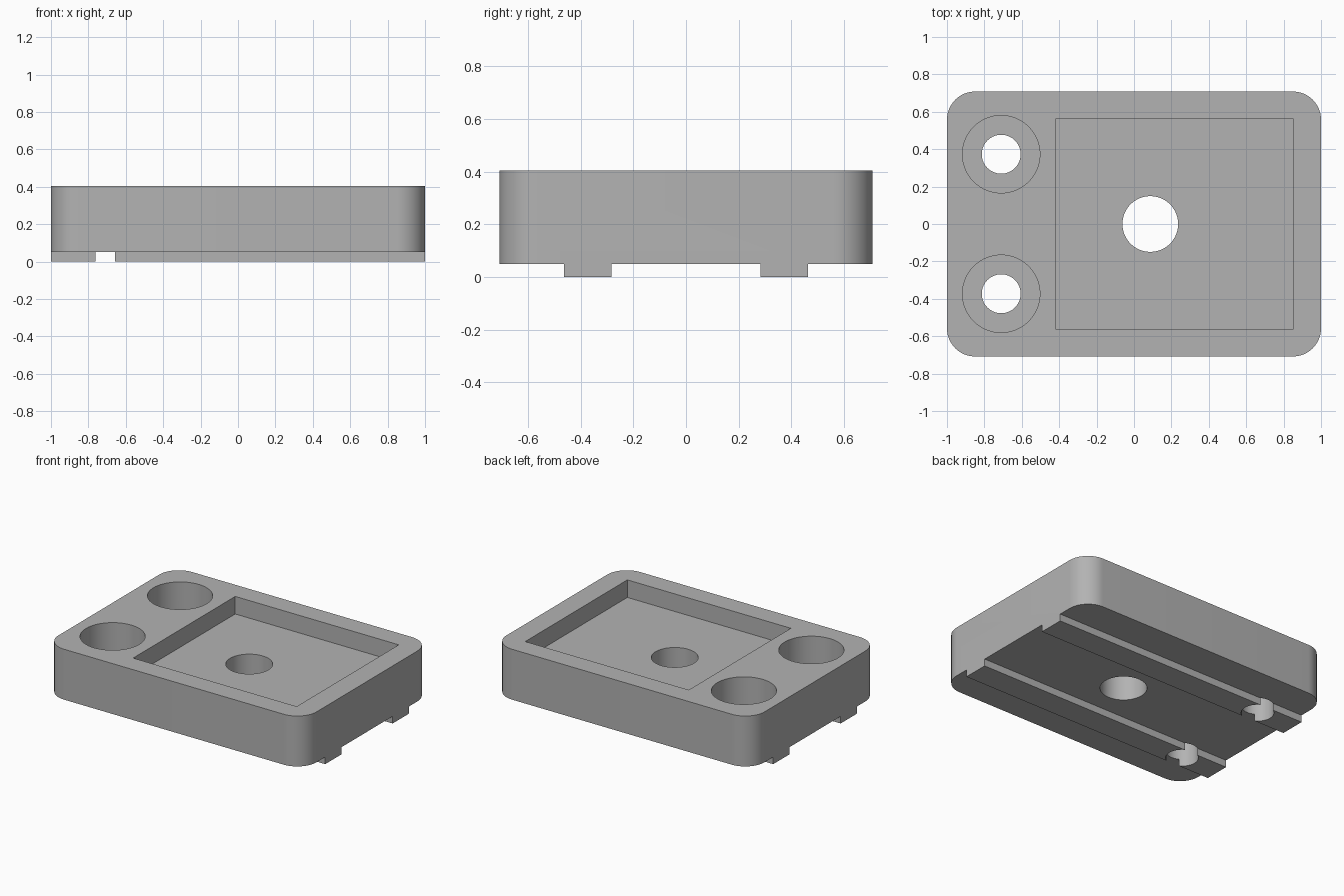
import bpy, bmesh, math

if "Cube" in bpy.data.objects:
    bpy.data.objects.remove(bpy.data.objects["Cube"])

grey = bpy.data.materials.new("mid_grey")
grey.diffuse_color = (0.45, 0.45, 0.45, 1)
grey.use_nodes = True
grey.node_tree.nodes["Principled BSDF"].inputs["Base Color"].default_value = grey.diffuse_color


def prism(name, points, z0, z1):
    """Extrude a closed outline from z0 to z1."""
    bm = bmesh.new()
    face = bm.faces.new([bm.verts.new((x, y, z0)) for x, y in points])
    top = bmesh.ops.extrude_face_region(bm, geom=[face])
    verts = [v for v in top["geom"] if isinstance(v, bmesh.types.BMVert)]
    bmesh.ops.translate(bm, verts=verts, vec=(0, 0, z1 - z0))
    bmesh.ops.recalc_face_normals(bm, faces=bm.faces)
    mesh = bpy.data.meshes.new(name)
    bm.to_mesh(mesh)
    bm.free()
    mesh.materials.append(grey)
    obj = bpy.data.objects.new(name, mesh)
    bpy.context.collection.objects.link(obj)
    return obj


def rect(x0, x1, y0, y1):
    return [(x0, y0), (x1, y0), (x1, y1), (x0, y1)]


def arc(x, y, r, start, end, steps):
    angles = [math.radians(start + (end - start) * i / steps) for i in range(steps + 1)]
    return [(x + r * math.cos(a), y + r * math.sin(a)) for a in angles]


def circle(x, y, r):
    return arc(x, y, r, 0, 360, 64)[:-1]


HX, HY, R = 1.0, 0.708, 0.15
TOP, BASE = 0.403, 0.05
RAIL_Y, RAIL_HALF = 0.373, 0.09

# Rounded block, including the height of the rails
outline = []
for sx, sy, start in ((1, 1, 0), (-1, 1, 90), (-1, -1, 180), (1, -1, 270)):
    outline += arc(sx * (HX - R), sy * (HY - R), R, start, start + 90, 16)
plate = prism("mounting_plate", outline, 0, TOP)

# Recess and central hole
cutters = [
    prism("pocket_cutter", rect(-0.417, 0.85, -0.565, 0.565), 0.28, 0.6),
    prism("centre_hole_cutter", circle(0.087, 0, 0.149), -0.2, 0.6),
    prism("middle_channel_cutter",
          rect(-1.2, 1.2, -RAIL_Y + RAIL_HALF, RAIL_Y - RAIL_HALF), -0.2, BASE),
]
for s in (-1, 1):
    # Space outside each rail, then the stepped screw hole
    y0, y1 = sorted((s * (RAIL_Y + RAIL_HALF), s * 0.9))
    cutters += [
        prism("side_channel_cutter", rect(-1.2, 1.2, y0, y1), -0.2, BASE),
        prism("screw_hole_cutter", circle(-0.71, s * RAIL_Y, 0.104), -0.2, 0.6),
        prism("screw_head_cutter", circle(-0.71, s * RAIL_Y, 0.207), 0.18, 0.6),
    ]

# Cut each shape in turn
bpy.context.view_layer.objects.active = plate
plate.select_set(True)
for cutter in cutters:
    mod = plate.modifiers.new("cut", "BOOLEAN")
    mod.operation = "DIFFERENCE"
    mod.solver = "EXACT"
    mod.object = cutter
    bpy.ops.object.modifier_apply(modifier=mod.name)
    bpy.data.objects.remove(cutter)

bpy.ops.object.shade_smooth_by_angle(angle=math.radians(30))
